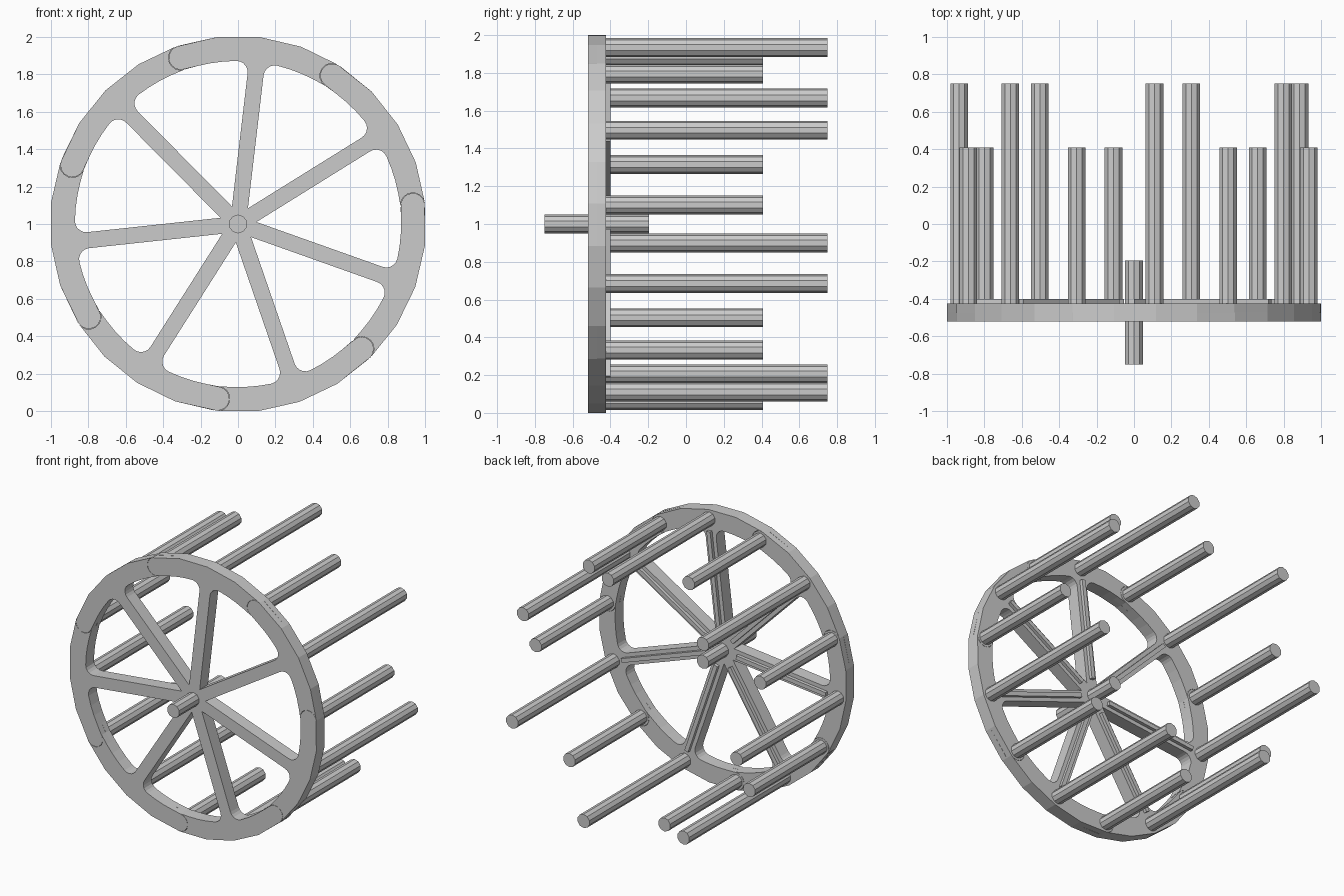
import bpy, bmesh, math
from mathutils import Matrix, Vector

if "Cube" in bpy.data.objects:
    bpy.data.objects.remove(bpy.data.objects["Cube"])

N = 7                      # spokes
STEP = 2 * math.pi / N
HALF = STEP / 2
START = math.radians(83.3)  # first spoke direction in the front view
RO, RI, RM = 1.006, 0.872, 0.94   # rim outer, inner and rod circle radius
W = 0.043                  # half width of a spoke
FIL = 0.06                 # fillet between spoke and rim
Y0, YM, Y1 = -0.52, -0.472, -0.424
CZ = 1.0

grey = bpy.data.materials.new("plain grey")
grey.diffuse_color = (0.6, 0.6, 0.6, 1)
grey.use_nodes = True
grey.node_tree.nodes["Principled BSDF"].inputs["Base Color"].default_value = grey.diffuse_color


def finish(bm, name):
    bmesh.ops.recalc_face_normals(bm, faces=bm.faces[:])
    me = bpy.data.meshes.new(name)
    bm.to_mesh(me)
    bm.free()
    me.materials.append(grey)
    ob = bpy.data.objects.new(name, me)
    bpy.context.collection.objects.link(ob)
    return ob


def polar(r, a):
    return (r * math.cos(a), r * math.sin(a))


def joint(ang, sign, convex, outward):
    """Half-round rim joint around a short rod, running inner to outer or back."""
    c = Vector(polar(RM, ang))
    rad, tan = Vector(polar(1, ang)), Vector(polar(1, ang + math.pi / 2))
    r = 0.064 if convex else 0.066
    pts = []
    for i in range(9):
        t = math.pi * i / 8
        pts.append(tuple(c - rad * r * math.cos(t) + tan * sign * r * math.sin(t)))
    return pts if outward else pts[::-1]


def outline(sign):
    """Spoke along +Y with its share of the rim; sign is the way the joints bulge."""
    q = math.pi / 2
    cx = W + FIL
    cy = math.sqrt((RI - FIL) ** 2 - cx ** 2)
    end = math.atan2(cy, cx)
    side = [(W, W / math.tan(HALF))]
    for i in range(6):
        t = math.pi + (end - math.pi) * i / 5
        side.append((cx + FIL * math.cos(t), cy + FIL * math.sin(t)))
    for i in range(1, 4):
        side.append(polar(RI, end + (q - HALF - end) * i / 4))
    pts = [(0, 0)] + side
    pts += joint(q - HALF, sign, sign < 0, True)
    pts += [polar(RO, q - HALF + STEP * i / 4) for i in range(1, 4)]
    pts += joint(q + HALF, sign, sign > 0, False)
    pts += [(-x, y) for x, y in reversed(side)]
    return pts


def place(bm, a, verts=None):
    """Turn a part built along +Z to wheel direction a and lift it to the hub."""
    m = Matrix.Translation((0, 0, CZ)) @ Matrix.Rotation(math.pi / 2 - a, 4, 'Y')
    bmesh.ops.transform(bm, matrix=m, verts=verts or bm.verts[:])


def rod(name, x, z, ya, yb, r=0.05, sides=10):
    bm = bmesh.new()
    m = Matrix.Translation((x, (ya + yb) / 2, z)) @ Matrix.Rotation(math.pi / 2, 4, 'X')
    bmesh.ops.create_cone(bm, cap_ends=True, segments=sides, radius1=r, radius2=r,
                          depth=yb - ya, matrix=m)
    return finish(bm, name)


for k in range(N):
    a = START - k * STEP

    # spoke and rim segment, two lapped layers
    bm = bmesh.new()
    for sign, ya, yb in ((1, Y0, YM), (-1, YM, Y1)):
        f = bm.faces.new([bm.verts.new((x, ya, z)) for x, z in outline(sign)])
        ext = bmesh.ops.extrude_face_region(bm, geom=[f], use_keep_orig=True)
        vs = [v for v in ext["geom"] if isinstance(v, bmesh.types.BMVert)]
        bmesh.ops.translate(bm, verts=vs, vec=(0, yb - ya, 0))
    place(bm, a)
    finish(bm, f"wheel_segment_{k + 1}")

    # raised rib on the back of the spoke
    bm = bmesh.new()
    bmesh.ops.create_cube(bm, size=1)
    bmesh.ops.scale(bm, vec=(0.03, 0.034, 0.73), verts=bm.verts[:])
    bmesh.ops.translate(bm, vec=(0, -0.417, 0.49), verts=bm.verts[:])
    place(bm, a)
    finish(bm, f"spoke_rib_{k + 1}")

    # long rod at the spoke end, short rod at the rim joint
    x, z = polar(RM, a)
    rod(f"long_rod_{k + 1}", x, z + CZ, -0.44, 0.75)
    x, z = polar(RM, a - HALF)
    rod(f"short_rod_{k + 1}", x, z + CZ, -0.44, 0.408)

# axle through the hub
rod("axle", 0, CZ, -0.75, -0.195)
